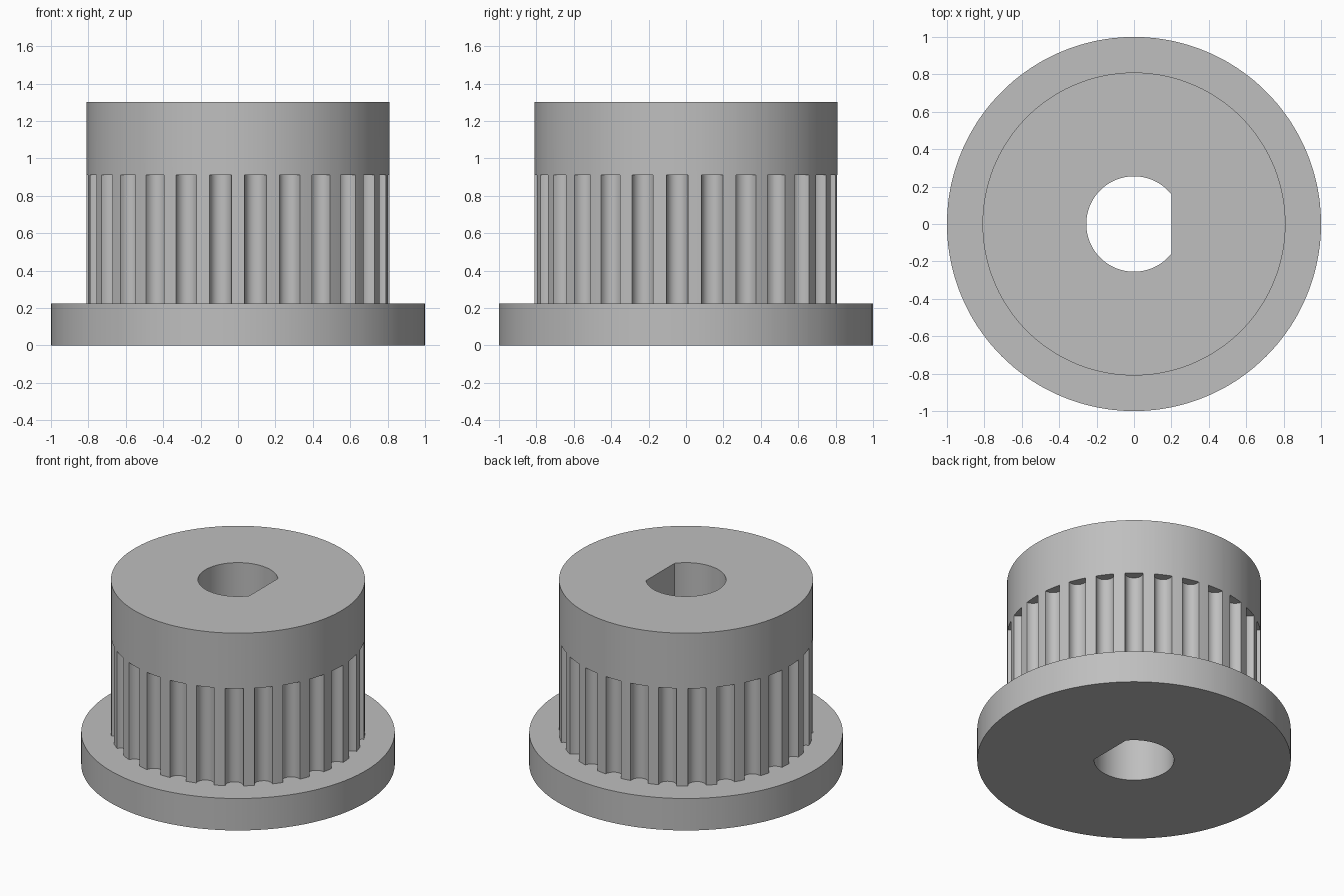
import bpy, bmesh
from math import acos, cos, sin, pi, radians

cube = bpy.data.objects.get("Cube")
if cube:
    bpy.data.objects.remove(cube)

# Main dimensions
FLANGE_R, BARREL_R = 1.0, 0.81
FLANGE_TOP, TEETH_TOP, TOP = 0.225, 0.91, 1.3
BORE_R, FLAT_X = 0.255, 0.2
TEETH, GROOVE_DEPTH = 27, 0.062
PITCH = 2 * pi / TEETH
HALF_GROOVE = radians(4.15)
STEPS = 14

# Angles around the axis: fine across each rounded groove, coarse on each land
angles = []
for k in range(TEETH):
    centre = -pi / 2 + PITCH * (k + 0.5)
    angles += [centre - HALF_GROOVE * cos(pi * i / STEPS) for i in range(STEPS + 1)]
    angles.append(centre + PITCH / 2)
corner = acos(FLAT_X / BORE_R)
angles = sorted(angles + [corner, -corner])


def circle(radius):
    return lambda a: radius


def bore(a):
    """Round shaft hole with one flat side."""
    return min(BORE_R, FLAT_X / cos(a)) if cos(a) > 0 else BORE_R


def grooved(a):
    """Barrel outline with a rounded groove between teeth."""
    offset = (a + pi / 2) % PITCH - PITCH / 2
    t = min(abs(offset) / HALF_GROOVE, 1)
    return BARREL_R - GROOVE_DEPTH * (1 - t ** 2.2) ** (1 / 2.2)


# Outlines stacked from the bottom face, up the outside and back down the bore
outlines = [
    (bore, 0), (circle(FLANGE_R), 0), (circle(FLANGE_R), FLANGE_TOP),
    (grooved, FLANGE_TOP), (grooved, TEETH_TOP),
    (circle(BARREL_R), TEETH_TOP), (circle(BARREL_R), TOP), (bore, TOP),
]
bm = bmesh.new()
loops = [[bm.verts.new((r(a) * cos(a), r(a) * sin(a), z)) for a in angles]
         for r, z in outlines]
n = len(angles)
for j, lower in enumerate(loops):
    upper = loops[(j + 1) % len(loops)]
    for i in range(n):
        k = (i + 1) % n
        bm.faces.new((lower[i], lower[k], upper[k], upper[i]))
bmesh.ops.remove_doubles(bm, verts=bm.verts, dist=1e-5)
bmesh.ops.dissolve_degenerate(bm, edges=bm.edges, dist=1e-6)
bmesh.ops.recalc_face_normals(bm, faces=bm.faces)

mesh = bpy.data.meshes.new("timing_pulley")
bm.to_mesh(mesh)
bm.free()
pulley = bpy.data.objects.new("timing_pulley", mesh)
bpy.context.collection.objects.link(pulley)

# Plain grey material
grey = bpy.data.materials.new("plain_grey")
grey.use_nodes = True
colour = (0.52, 0.52, 0.52, 1)
grey.diffuse_color = colour
grey.node_tree.nodes["Principled BSDF"].inputs["Base Color"].default_value = colour
mesh.materials.append(grey)

# Smooth curved walls, crisp rims
bpy.ops.object.select_all(action="DESELECT")
pulley.select_set(True)
bpy.context.view_layer.objects.active = pulley
bpy.ops.object.shade_smooth_by_angle(angle=radians(32))
